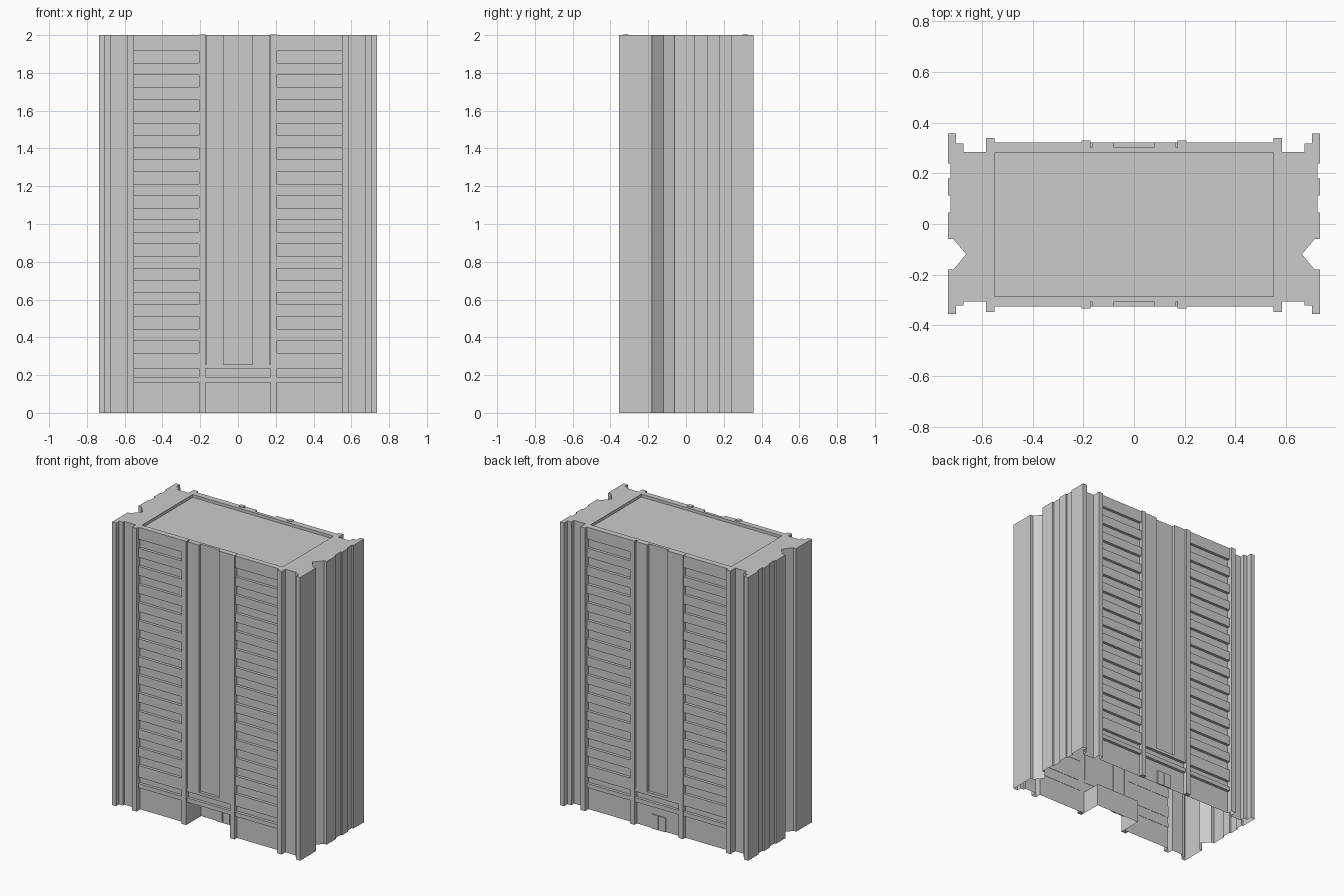
import bpy
import bmesh

if "Cube" in bpy.data.objects:
    bpy.data.objects.remove(bpy.data.objects["Cube"], do_unlink=True)

concrete = bpy.data.materials.new("concrete_grey")
concrete.use_nodes = True
GREY = (0.6, 0.6, 0.6, 1)
concrete.diffuse_color = GREY
concrete.node_tree.nodes["Principled BSDF"].inputs["Base Color"].default_value = GREY

HEIGHT = 2.0
WALL = {-1: 0.306, 1: 0.302}     # recessed window wall, front and back
FACE = {-1: 0.326, 1: 0.322}     # outer face of the bands


def finish(name, bm):
    bmesh.ops.recalc_face_normals(bm, faces=bm.faces)
    mesh = bpy.data.meshes.new(name)
    bm.to_mesh(mesh)
    bm.free()
    mesh.materials.append(concrete)
    ob = bpy.data.objects.new(name, mesh)
    bpy.context.collection.objects.link(ob)
    return ob


def add_box(bm, x0, x1, y0, y1, z0, z1):
    verts = bmesh.ops.create_cube(bm, size=1)["verts"]
    for v in verts:
        v.co = ((x0, x1)[v.co.x > 0], (y0, y1)[v.co.y > 0], (z0, z1)[v.co.z > 0])


def box(name, *bounds):
    bm = bmesh.new()
    add_box(bm, *bounds)
    return finish(name, bm)


# Tower body: half plan from front to back on the +x side, then mirrored
half = [(0.55, -WALL[-1]), (0.55, -0.348), (0.585, -0.348), (0.585, -0.306),
        (0.674, -0.306), (0.674, -0.322), (0.703, -0.322), (0.703, -0.355),
        (0.735, -0.355), (0.735, -0.18), (0.713, -0.18), (0.663, -0.119),
        (0.713, -0.06), (0.735, -0.06), (0.735, 0.045), (0.724, 0.045),
        (0.724, 0.113), (0.735, 0.113), (0.735, 0.18), (0.724, 0.18),
        (0.724, 0.238), (0.735, 0.238), (0.735, 0.357), (0.703, 0.357),
        (0.703, 0.318), (0.674, 0.318), (0.674, 0.285), (0.585, 0.285),
        (0.585, 0.34), (0.55, 0.34), (0.55, WALL[1])]
plan = half + [(-x, y) for x, y in reversed(half)]
bm = bmesh.new()
base = bm.faces.new([bm.verts.new((x, y, 0)) for x, y in plan])
top = bmesh.ops.extrude_face_region(bm, geom=[base])["geom"]
for v in top:
    if isinstance(v, bmesh.types.BMVert):
        v.co.z = HEIGHT
body = finish("tower_body", bm)

# Sunken roof and the entrance lobby are cut out of the body
cutters = [box("roof_cutter", -0.55, 0.55, -0.287, 0.28, HEIGHT - 0.02, HEIGHT + 0.1),
           box("lobby_cutter", -0.172, 0.172, -0.5, -0.166, -0.1, 0.16)]
for cutter in cutters:
    cutter.hide_render = True
    mod = body.modifiers.new("cut", "BOOLEAN")
    mod.operation = "DIFFERENCE"
    mod.solver = "EXACT"
    mod.object = cutter
bpy.context.view_layer.update()
shaped = bpy.data.meshes.new_from_object(
    body.evaluated_get(bpy.context.evaluated_depsgraph_get()))
body.modifiers.clear()
body.data = shaped
for cutter in cutters:
    bpy.data.objects.remove(cutter, do_unlink=True)

# The body is open underneath
bm = bmesh.new()
bm.from_mesh(shaped)
floor = [f for f in bm.faces if all(abs(v.co.z) < 0.001 for v in f.verts)]
bmesh.ops.delete(bm, geom=floor, context="FACES")
bm.to_mesh(shaped)
bm.free()


def spans(side, depth_from, depth_to):
    return sorted((side * depth_from, side * depth_to))


FLOOR = 0.1279
for side, label in ((-1, "front"), (1, "back")):
    y = spans(side, WALL[side] - 0.002, FACE[side])

    # Floor bands between the window strips
    bands = [(1.916, HEIGHT)]
    bands += [(1.916 - FLOOR * k, 1.98 - FLOOR * k) for k in range(1, 13)]
    bands += [(0.234, 0.318), (0.16, 0.19)]
    bm = bmesh.new()
    for z0, z1 in bands:
        for x0, x1 in ((-0.55, -0.2), (0.2, 0.55)):
            add_box(bm, x0, x1, *y, z0, z1)
    finish(label + "_floor_bands", bm)

    # Flat panels beside the tall central slot, with its sill and entrance band
    bm = bmesh.new()
    for x0, x1 in ((-0.166, -0.078), (0.078, 0.166)):
        add_box(bm, x0, x1, *y, 0.255, HEIGHT)
    add_box(bm, -0.178, 0.178, *y, 0.234, 0.255)
    add_box(bm, -0.178, 0.178, *y, 0.16, 0.19)
    finish(label + "_centre_panels", bm)

    # Full-height piers rising just above the roof
    bm = bmesh.new()
    for x0, x1 in ((-0.207, -0.172), (0.172, 0.207)):
        add_box(bm, x0, x1, *spans(side, WALL[side] - 0.002, FACE[side] + 0.007),
                0, HEIGHT + 0.004)
    finish(label + "_piers", bm)

    # Double entrance door
    door = 0.166 if side < 0 else WALL[side]
    bm = bmesh.new()
    for x0, x1 in ((-0.055, -0.002), (0.002, 0.055)):
        add_box(bm, x0, x1, *spans(side, door - 0.001, door + 0.007), 0, 0.1)
    finish(label + "_door", bm)
